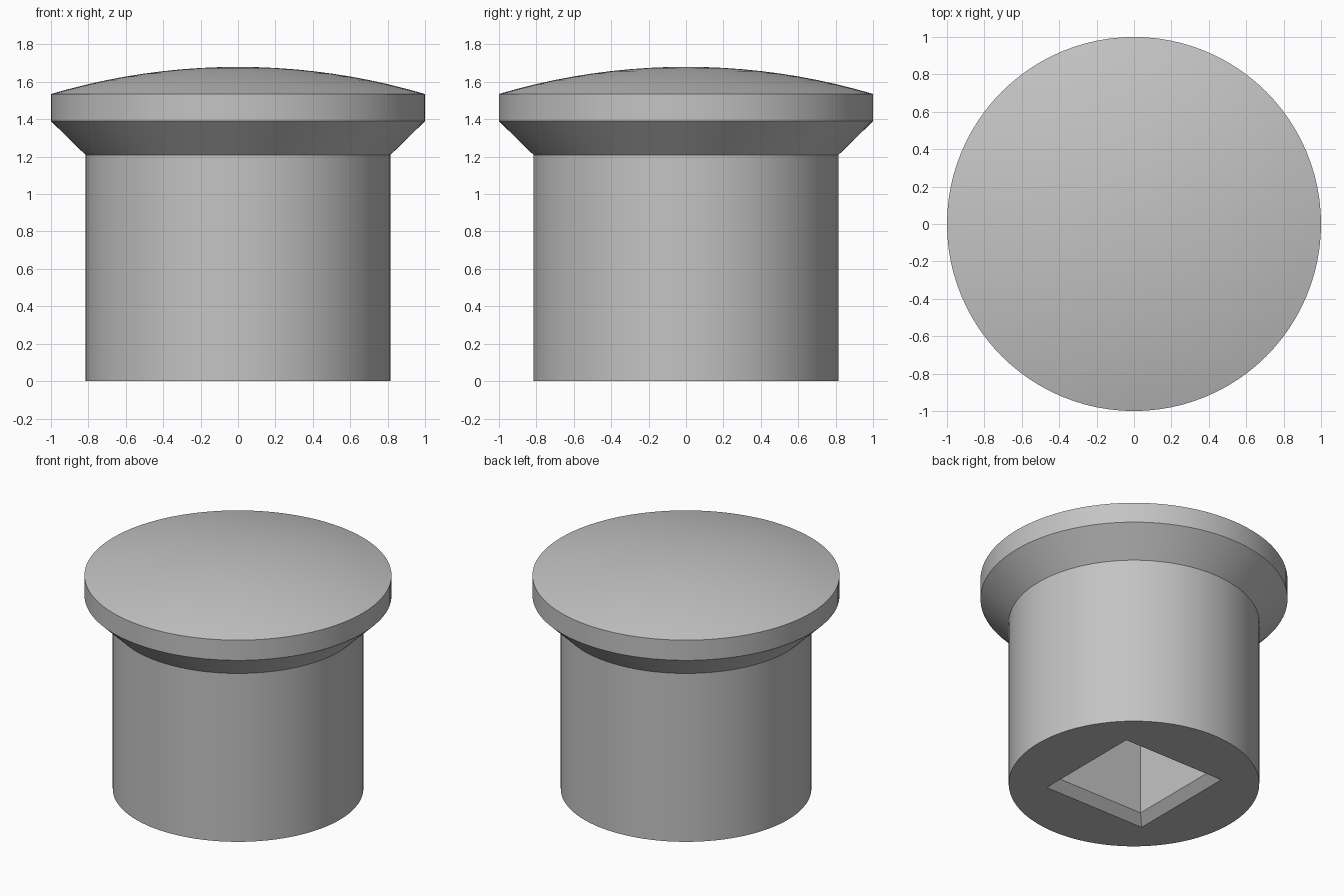
import bpy, bmesh, math

if "Cube" in bpy.data.objects:
    bpy.data.objects.remove(bpy.data.objects["Cube"])

SEGMENTS = 96
RIM_Z, TOP_Z = 1.535, 1.68

grey = bpy.data.materials.new("plain_grey")
grey.diffuse_color = (0.55, 0.55, 0.55, 1)
grey.use_nodes = True
grey.node_tree.nodes["Principled BSDF"].inputs["Base Color"].default_value = grey.diffuse_color


def make_object(name, bm):
    bmesh.ops.recalc_face_normals(bm, faces=bm.faces[:])
    mesh = bpy.data.meshes.new(name)
    bm.to_mesh(mesh)
    bm.free()
    mesh.materials.append(grey)
    obj = bpy.data.objects.new(name, mesh)
    bpy.context.collection.objects.link(obj)
    return obj


# Plug: cylindrical shank, flared collar, straight rim and shallow dome
profile = [(0.816, 0), (0.816, 1.21), (1, 1.39), (1, RIM_Z)]
sag = TOP_Z - RIM_Z
radius = (1 + sag * sag) / (2 * sag)
dome_angle = math.asin(1 / radius)
for i in range(1, 10):
    a = dome_angle * (1 - i / 10)
    profile.append((radius * math.sin(a), TOP_Z - radius * (1 - math.cos(a))))

bm = bmesh.new()
rings = []
for r, z in profile:
    rings.append([bm.verts.new((r * math.cos(2 * math.pi * k / SEGMENTS),
                                r * math.sin(2 * math.pi * k / SEGMENTS), z))
                  for k in range(SEGMENTS)])
for low, high in zip(rings, rings[1:]):
    for k in range(SEGMENTS):
        n = (k + 1) % SEGMENTS
        bm.faces.new((low[k], low[n], high[n], high[k]))
tip = bm.verts.new((0, 0, TOP_Z))
for k in range(SEGMENTS):
    bm.faces.new((rings[-1][k], rings[-1][(k + 1) % SEGMENTS], tip))
bm.faces.new(rings[0][::-1])
plug = make_object("plug", bm)

# Square socket cutter with a chamfered mouth, extended below the base
bm = bmesh.new()
loops = []
for h, z in [(0.463, -0.06), (0.343, 0.06), (0.343, 1.1)]:
    loops.append([bm.verts.new((x * h, y * h, z))
                  for x, y in ((-1, -1), (1, -1), (1, 1), (-1, 1))])
for low, high in zip(loops, loops[1:]):
    for k in range(4):
        n = (k + 1) % 4
        bm.faces.new((low[k], low[n], high[n], high[k]))
bm.faces.new(loops[0][::-1])
bm.faces.new(loops[-1])
cutter = make_object("socket_cutter", bm)
cutter.hide_render = True

# Cut the socket, then smooth the round surfaces
bpy.context.view_layer.objects.active = plug
plug.select_set(True)
cut = plug.modifiers.new("socket", 'BOOLEAN')
cut.operation = 'DIFFERENCE'
cut.solver = 'EXACT'
cut.object = cutter
bpy.ops.object.modifier_apply(modifier=cut.name)
bpy.data.objects.remove(cutter)
bpy.ops.object.shade_smooth_by_angle(angle=math.radians(12))
